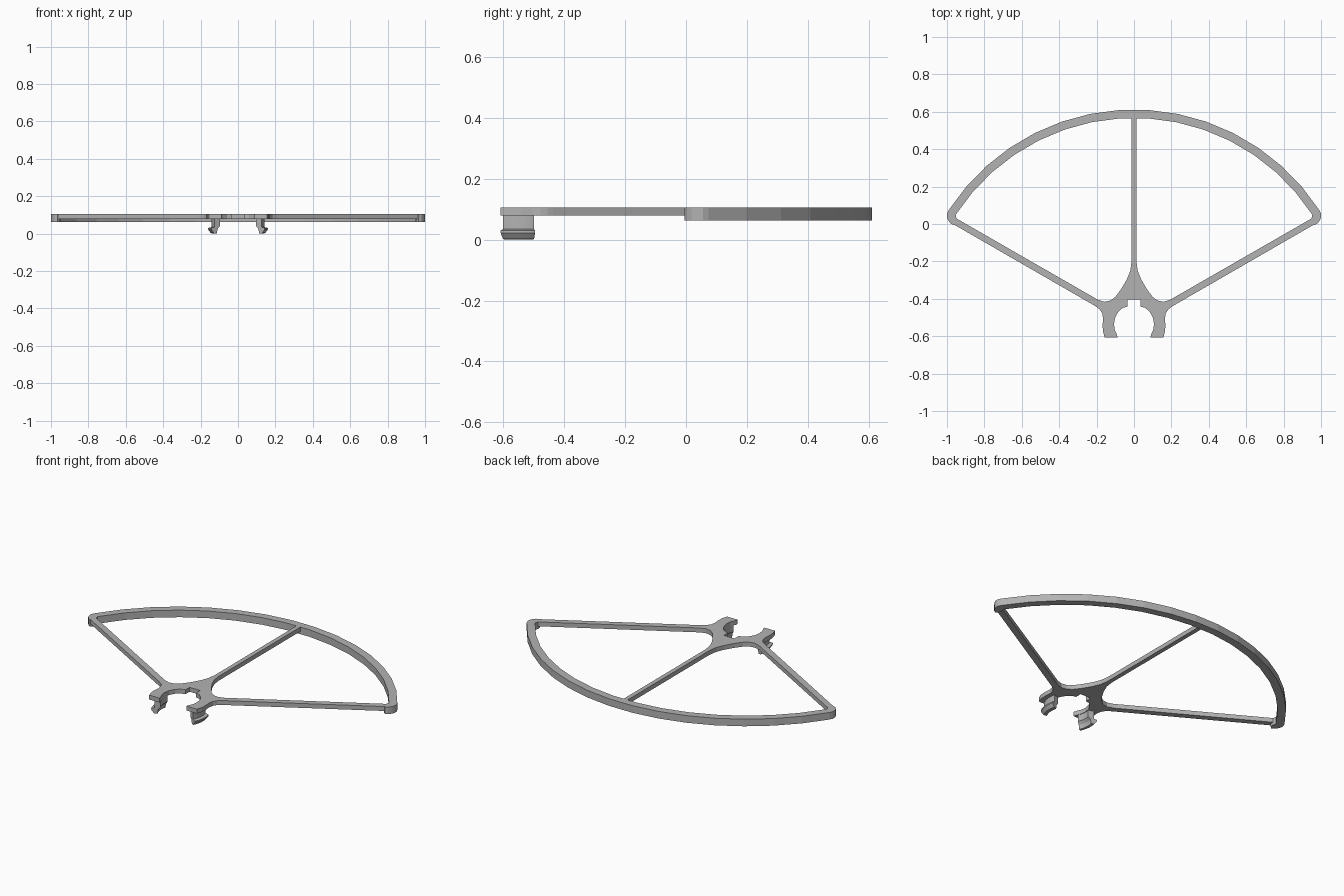
import bpy, bmesh, math

if "Cube" in bpy.data.objects:
    bpy.data.objects.remove(bpy.data.objects["Cube"])

grey = bpy.data.materials.new("grey plastic")
grey.use_nodes = True
grey.diffuse_color = (0.45, 0.45, 0.45, 1)
grey.node_tree.nodes["Principled BSDF"].inputs["Base Color"].default_value = grey.diffuse_color

TOP = 0.105


def finish(name, bm):
    bmesh.ops.recalc_face_normals(bm, faces=bm.faces[:])
    mesh = bpy.data.meshes.new(name)
    bm.to_mesh(mesh)
    bm.free()
    mesh.materials.append(grey)
    obj = bpy.data.objects.new(name, mesh)
    bpy.context.collection.objects.link(obj)
    bpy.ops.object.select_all(action="DESELECT")
    obj.select_set(True)
    bpy.context.view_layer.objects.active = obj
    bpy.ops.object.shade_smooth_by_angle(angle=math.radians(5))


def mirrored_plate(name, half, bottom):
    """Extrude an outline whose +x half runs from the centre line to the centre line."""
    outline = half + [(-x, y) for x, y in reversed(half) if x > 0]
    bm = bmesh.new()
    face = bm.faces.new([bm.verts.new((x, y, bottom)) for x, y in outline])
    solid = bmesh.ops.extrude_face_region(bm, geom=[face])
    verts = [v for v in solid["geom"] if isinstance(v, bmesh.types.BMVert)]
    bmesh.ops.translate(bm, verts=verts, vec=(0, 0, TOP - bottom))
    finish(name, bm)


def arc_half(radius, steps=7, step=7.6):
    angles = [math.radians(step * (i + 0.5)) for i in range(steps + 1)]
    return [(radius * math.sin(a), -0.57 + radius * math.cos(a)) for a in angles]


# Deep outer rim with rounded corners
tip = [(1.0, 0.055), (1.0, 0.035), (0.993, 0.018), (0.98, 0.002), (0.965, -0.005),
       (0.953, 0.005), (0.948, 0.025)]
outer = [(0, 0.61)] + arc_half(1.182)
inner = arc_half(1.137)[::-1] + [(0, 0.564)]
mirrored_plate("outer_rim", outer + tip + inner, 0.063)

# Thin frame: centre spoke, side struts and hub with two legs
spoke = [(0, 0.57), (0.013, 0.57), (0.013, -0.2), (0.02, -0.25), (0.038, -0.295),
         (0.068, -0.347), (0.1, -0.39), (0.128, -0.41), (0.16, -0.416), (0.195, -0.404)]
strut = [(0.957, 0.034), (0.975, 0.004), (0.21, -0.437)]
leg = [(0.185, -0.455), (0.17, -0.478), (0.165, -0.505), (0.168, -0.54), (0.166, -0.575),
       (0.156, -0.608), (0.088, -0.608), (0.09, -0.595), (0.103, -0.565), (0.107, -0.535),
       (0.101, -0.5), (0.083, -0.468), (0.058, -0.447), (0.035, -0.442)]
notch = [(0.035, -0.403), (0, -0.403)]
mirrored_plate("spoke_frame", spoke + strut + leg + notch, 0.079)

# Curved snap clips under the legs, hooked outwards
profile = [(0.109, 0.085), (0.142, 0.085), (0.142, 0.034), (0.16, 0.03), (0.16, 0.022),
           (0.145, 0.002), (0.127, 0), (0.122, 0.025), (0.109, 0.04)]


def clip(name, side):
    bm = bmesh.new()
    rings = []
    for i in range(9):
        a = math.radians(-27 + i * 5.2)
        rings.append([bm.verts.new((side * r * math.cos(a), -0.535 + r * math.sin(a), z))
                      for r, z in profile])
    for a, b in zip(rings, rings[1:]):
        for j in range(len(profile)):
            k = (j + 1) % len(profile)
            bm.faces.new((a[j], a[k], b[k], b[j]))
    bm.faces.new(rings[0])
    bm.faces.new(rings[-1])
    finish(name, bm)


clip("left_clip", 1)
clip("right_clip", -1)
